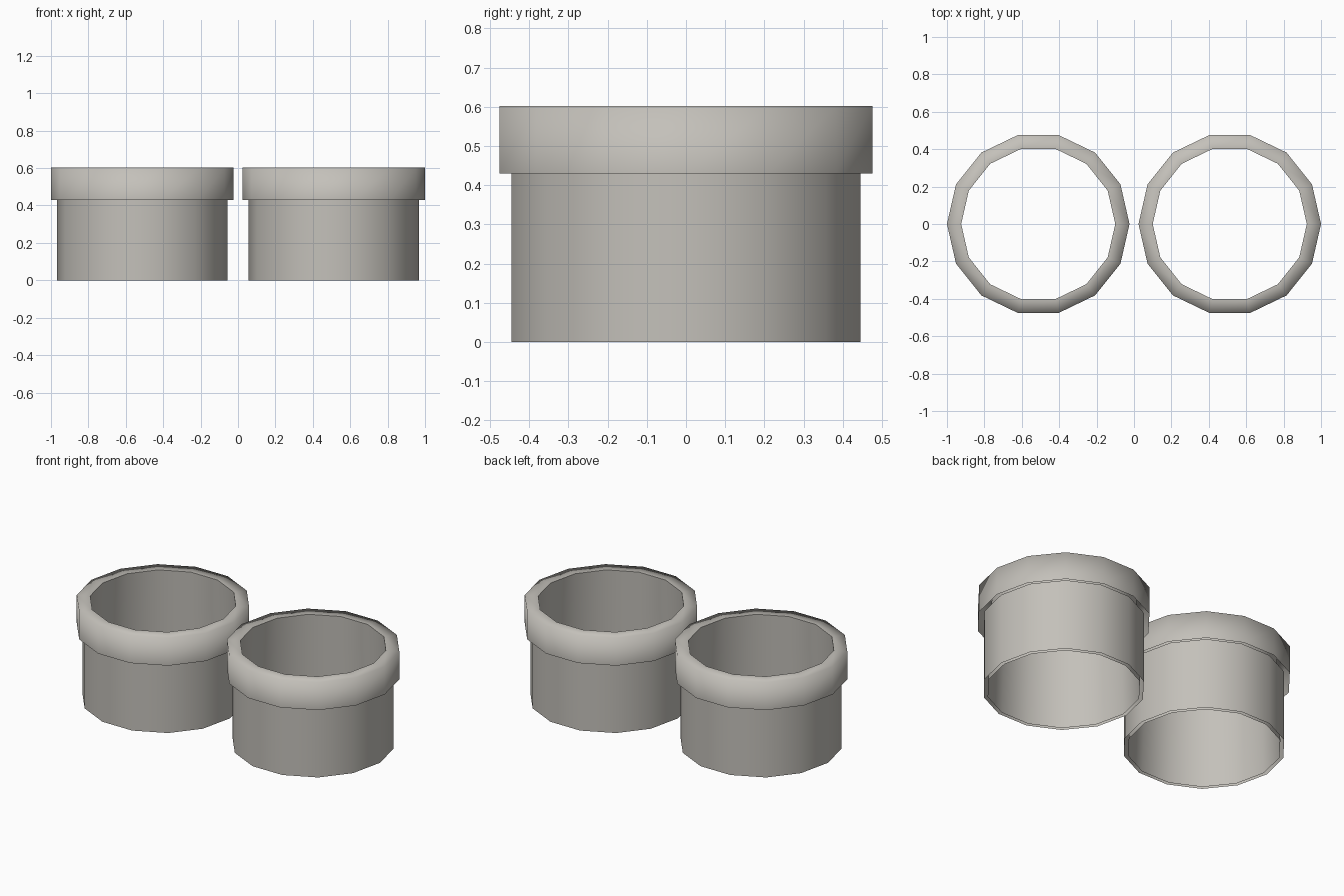
import bpy, bmesh, math

if "Cube" in bpy.data.objects:
    bpy.data.objects.remove(bpy.data.objects["Cube"])

SIDES = 14
# thin shells, open underneath: (radius, height)
BODY = [(0.456, 0.0), (0.456, 0.44)]
RIM_AND_BORE = [(0.488, 0.43), (0.488, 0.602), (0.412, 0.602), (0.434, 0.0)]
SHARP_RING = 2    # the rim's inner edge stays crisp, its outer edge is soft

# warm grey
grey = bpy.data.materials.new("warm_grey")
grey.diffuse_color = (0.55, 0.53, 0.49, 1)
grey.use_nodes = True
grey.node_tree.nodes["Principled BSDF"].inputs["Base Color"].default_value = grey.diffuse_color


def shell(name, profile, x, start):
    bm = bmesh.new()
    rings = []
    for r, z in profile:
        rings.append([bm.verts.new((r * math.cos(start + 2 * math.pi * i / SIDES),
                                    r * math.sin(start + 2 * math.pi * i / SIDES), z))
                      for i in range(SIDES)])
    # skin between neighbouring rings, facing outwards
    for lower, upper in zip(rings, rings[1:]):
        for i in range(SIDES):
            j = (i + 1) % SIDES
            bm.faces.new((lower[i], lower[j], upper[j], upper[i])).smooth = True
    # crisp inner edge of the rim
    if len(rings) > SHARP_RING:
        ring = rings[SHARP_RING]
        for i in range(SIDES):
            bm.edges.get((ring[i], ring[(i + 1) % SIDES])).smooth = False
    mesh = bpy.data.meshes.new(name)
    bm.to_mesh(mesh)
    bm.free()
    mesh.materials.append(grey)
    obj = bpy.data.objects.new(name, mesh)
    obj.location.x = x
    bpy.context.collection.objects.link(obj)


# matching pair of rimmed tubes
for side, x, start in (("left", -0.512, math.pi), ("right", 0.512, 0.0)):
    shell(side + "_tube_body", BODY, x, start)
    shell(side + "_rim_and_bore", RIM_AND_BORE, x, start)
